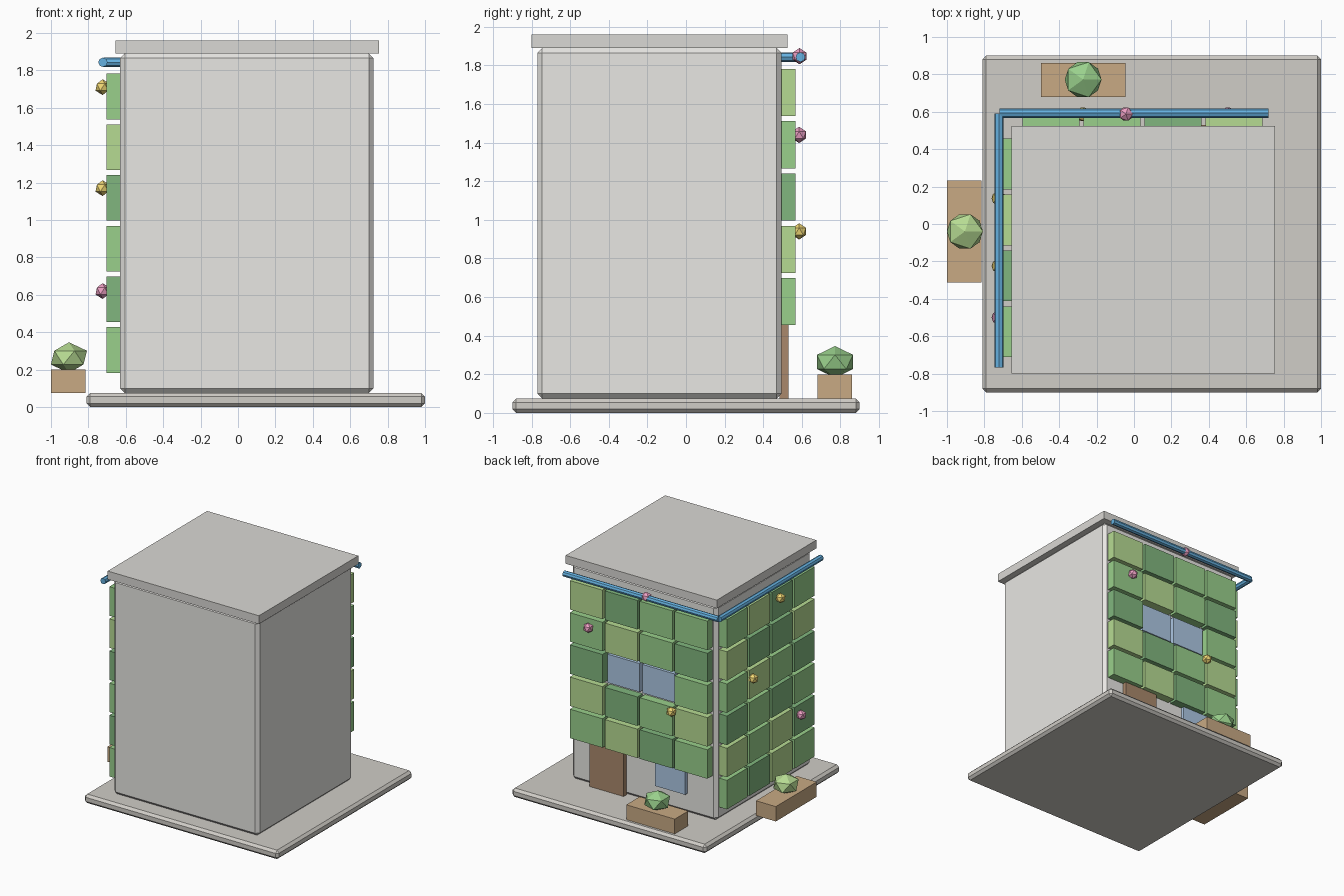
import bpy, bmesh
from mathutils import Matrix

if "Cube" in bpy.data.objects:
    bpy.data.objects.remove(bpy.data.objects["Cube"])

COLORS = {
    "light": (0.47, 0.71, 0.29, 1), "mid": (0.32, 0.63, 0.26, 1), "dark": (0.22, 0.47, 0.21, 1),
    "wood": (0.58, 0.40, 0.23, 1), "door": (0.40, 0.25, 0.15, 1), "glass": (0.42, 0.58, 0.78, 1),
    "pipe": (0.13, 0.44, 0.75, 1), "pink": (0.85, 0.35, 0.55, 1), "gold": (0.90, 0.70, 0.18, 1),
    "wall": (0.81, 0.80, 0.77, 1), "stone": (0.63, 0.61, 0.57, 1), "roof": (0.70, 0.69, 0.66, 1),
}
MATS = {}
for key, col in COLORS.items():
    MATS[key] = bpy.data.materials.new(key)
    MATS[key].diffuse_color = col


def finish(name, bm, mat):
    mesh = bpy.data.meshes.new(name)
    bm.to_mesh(mesh)
    bm.free()
    obj = bpy.data.objects.new(name, mesh)
    bpy.context.collection.objects.link(obj)
    mesh.materials.append(MATS[mat])
    return obj


def box(name, x, y, z, mat, bevel=0):
    """Box from (min, max) ranges."""
    bm = bmesh.new()
    size = [b - a for a, b in (x, y, z)]
    mid = [(a + b) / 2 for a, b in (x, y, z)]
    bmesh.ops.create_cube(bm, size=1, matrix=Matrix.Translation(mid) @ Matrix.Diagonal((*size, 1)))
    obj = finish(name, bm, mat)
    if bevel:
        mod = obj.modifiers.new("bevel", "BEVEL")
        mod.width, mod.segments = bevel, 1
    return obj


def ball(name, loc, r, rz, mat):
    bm = bmesh.new()
    bmesh.ops.create_icosphere(bm, subdivisions=1, radius=1,
                               matrix=Matrix.Translation(loc) @ Matrix.Diagonal((r, r, rz, 1)))
    return finish(name, bm, mat)


def pipe(name, loc, length, axis):
    bm = bmesh.new()
    turn = Matrix.Rotation(1.5707963, 4, "Y" if axis == "x" else "X")
    bmesh.ops.create_cone(bm, cap_ends=True, segments=8, radius1=0.025, radius2=0.025,
                          depth=length, matrix=Matrix.Translation(loc) @ turn)
    return finish(name, bm, "pipe")


# Main masses
box("base_slab", (-0.81, 1.0), (-0.9, 0.9), (0, 0.075), "stone", 0.02)
box("building_body", (-0.63, 0.725), (-0.77, 0.495), (0.075, 1.89), "wall", 0.025)
box("roof_slab", (-0.655, 0.755), (-0.8, 0.525), (1.89, 1.96), "roof")

# Planted panels: rows listed top to bottom; W marks a window
CODE = {"L": "light", "M": "mid", "D": "dark"}
back_rows = ["LDMM", "MLMD", "DWWM", "LDML", "MLDM"]     # from +x to -x
left_rows = ["MLDM", "LDDL", "MLMD", "DMDM", "LMLD", "MDLM"]  # from +y to -y
for r, row in enumerate(back_rows):
    zc = 1.66 - 0.271 * r
    for c, k in enumerate(row):
        xc = 0.535 - 0.326 * c
        if k == "W":
            box(f"back_window_{c}", (xc - 0.15, xc + 0.15), (0.485, 0.535),
                (zc - 0.12, zc + 0.12), "glass")
        else:
            box(f"back_panel_{r}_{c}", (xc - 0.152, xc + 0.152), (0.495, 0.566),
                (zc - 0.122, zc + 0.122), CODE[k])
for r, row in enumerate(left_rows):
    zc = 1.66 - 0.271 * r
    for c, k in enumerate(row):
        yc = 0.321 - 0.299 * c
        box(f"left_panel_{r}_{c}", (-0.702, -0.63), (yc - 0.136, yc + 0.136),
            (zc - 0.122, zc + 0.122), CODE[k])

# Ground floor openings
box("door", (0.21, 0.53), (0.485, 0.53), (0.075, 0.455), "door")
box("ground_window", (-0.36, -0.08), (0.485, 0.525), (0.24, 0.455), "glass")

# Irrigation pipes
pipe("back_pipe", (0, 0.593, 1.843), 1.44, "x")
pipe("left_pipe", (-0.722, -0.088, 1.843), 1.357, "y")

# Flowers
flowers = [(-0.724, -0.225, 1.71, "gold"), (-0.724, 0.137, 1.17, "gold"), (-0.724, -0.5, 0.62, "pink"),
           (-0.043, 0.588, 1.848, "pink"), (0.502, 0.586, 1.44, "pink"), (-0.273, 0.586, 0.94, "gold")]
for i, (x, y, z, m) in enumerate(flowers):
    ball(f"flower_{i}", (x, y, z), 0.042, 0.042, m)

# Planters with shrubs
box("back_planter", (-0.497, -0.045), (0.68, 0.86), (0.075, 0.2), "wood")
box("left_planter", (-1.0, -0.815), (-0.313, 0.232), (0.075, 0.2), "wood")
ball("back_shrub", (-0.272, 0.772, 0.264), 0.11, 0.082, "mid")
ball("left_shrub", (-0.904, -0.04, 0.264), 0.108, 0.082, "light")

for m in bpy.data.materials:
    if m.users and not m.is_grease_pencil:
        m.use_nodes = True
        m.node_tree.nodes["Principled BSDF"].inputs["Base Color"].default_value = m.diffuse_color
